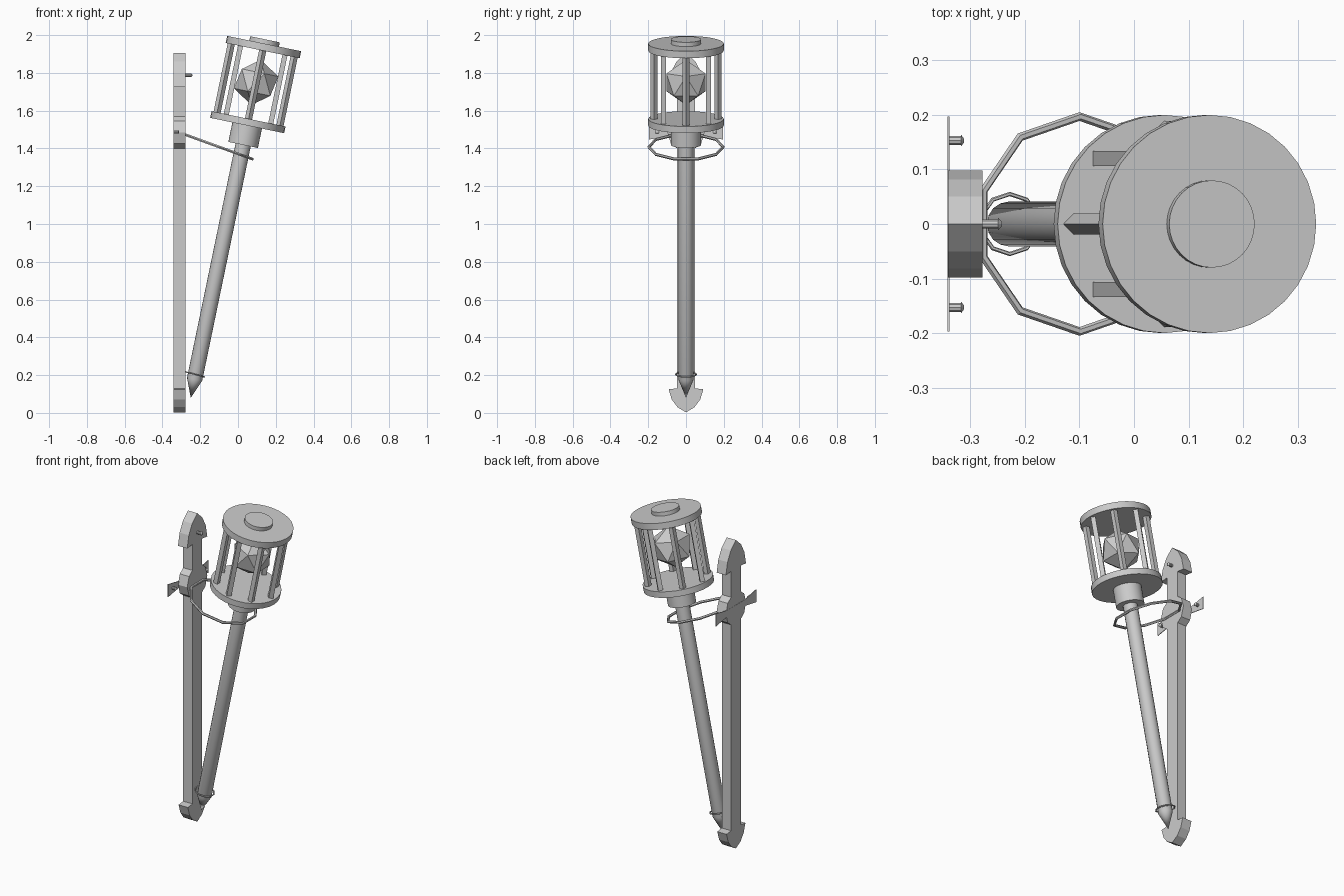
import bpy
import bmesh
from math import radians, pi, cos, sin
from mathutils import Matrix, Vector

if "Cube" in bpy.data.objects:
    bpy.data.objects.remove(bpy.data.objects["Cube"])

grey = bpy.data.materials.new("plain_grey")
grey.use_nodes = True
grey.diffuse_color = (0.6, 0.6, 0.6, 1)
grey.node_tree.nodes["Principled BSDF"].inputs["Base Color"].default_value = (0.6, 0.6, 0.6, 1)

# Torch frame: origin at the pointed foot, local z along the leaning shaft
TORCH = Matrix.Translation((-0.25, 0, 0.08)) @ Matrix.Rotation(radians(11.7), 4, 'Y')


def finish(name, bm, matrix=Matrix(), smooth=False):
    bmesh.ops.recalc_face_normals(bm, faces=bm.faces)
    mesh = bpy.data.meshes.new(name)
    bm.to_mesh(mesh)
    bm.free()
    mesh.materials.append(grey)
    obj = bpy.data.objects.new(name, mesh)
    bpy.context.collection.objects.link(obj)
    obj.matrix_world = matrix
    if smooth:
        bpy.ops.object.select_all(action='DESELECT')
        obj.select_set(True)
        bpy.context.view_layer.objects.active = obj
        bpy.ops.object.shade_smooth_by_angle(angle=radians(30))
    return obj


def lathe(name, profile, sides, matrix, smooth=True):
    """Revolve (radius, height) points about local z, closing both ends."""
    bm = bmesh.new()
    rings = []
    for r, z in profile:
        if r == 0:
            rings.append([bm.verts.new((0, 0, z))] * sides)
        else:
            rings.append([bm.verts.new((r * cos(a), r * sin(a), z))
                          for a in (2 * pi * i / sides for i in range(sides))])
    for low, high in zip(rings, rings[1:]):
        for i in range(sides):
            j = (i + 1) % sides
            corners = dict.fromkeys((low[i], low[j], high[j], high[i]))
            bm.faces.new(list(corners))
    for ring in (rings[0], rings[-1]):
        if ring[0] is not ring[1]:
            bm.faces.new(ring)
    return finish(name, bm, matrix, smooth)


def slab(name, half, x0, x1):
    """Extrude a left-right symmetric (y, z) outline from x0 to x1."""
    outline = half + [(-y, z) for y, z in reversed(half) if y > 0]
    bm = bmesh.new()
    face = bm.faces.new([bm.verts.new((x0, y, z)) for y, z in outline])
    ext = bmesh.ops.extrude_face_region(bm, geom=[face])
    verts = [v for v in ext["geom"] if isinstance(v, bmesh.types.BMVert)]
    bmesh.ops.translate(bm, verts=verts, vec=(x1 - x0, 0, 0))
    return finish(name, bm)


def hoop(name, centre, radius, wire, sides, tilt):
    """Faceted wire ring tilted down toward +x."""
    bpy.ops.mesh.primitive_torus_add(major_radius=radius, minor_radius=wire,
                                     major_segments=sides, minor_segments=6)
    obj = bpy.context.object
    obj.name = name
    obj.data.materials.append(grey)
    obj.matrix_world = (Matrix.Translation(centre) @ Matrix.Rotation(radians(tilt), 4, 'Y')
                        @ Matrix.Rotation(pi / sides, 4, 'Z'))
    for poly in obj.data.polygons:
        poly.use_smooth = False


# Wall post with pointed head, rounded middle and spear foot
slab("wall_post", [
    (0, 0.003), (0.045, 0.03), (0.075, 0.07), (0.092, 0.125), (0.047, 0.13),
    (0.047, 1.4), (0.08, 1.425), (0.098, 1.485), (0.08, 1.545), (0.047, 1.57),
    (0.047, 1.73), (0.098, 1.725), (0.082, 1.8), (0.05, 1.86), (0, 1.905)],
    -0.341, -0.278)

# Flared fixing strap behind the post
slab("wall_strap", [(0, 1.465), (0.09, 1.465), (0.197, 1.447), (0.197, 1.525),
                    (0.09, 1.505), (0, 1.505)], -0.342, -0.338)


# Nails pointing out of the wall
def nail(name, x, y, z, length):
    place = Matrix.Translation((x, y, z)) @ Matrix.Rotation(pi / 2, 4, 'Y')
    lathe(name, [(0.009, 0), (0.009, length * 0.8), (0.012, length * 0.8),
                 (0.004, length)], 10, place)


for side, y in (("left", 0.153), ("right", -0.153)):
    nail(side + "_strap_nail", -0.34, y, 1.487, 0.028)
nail("top_nail", -0.28, 0, 1.787, 0.038)

# Wire hoops holding the torch
hoop("upper_hoop", (-0.1, 0, 1.408), 0.197, 0.008, 10, 20)
hoop("lower_hoop", (-0.228, 0, 0.204), 0.055, 0.004, 10, 15)

# Torch shaft, collar and lantern plates
lathe("torch_shaft", [(0, 0), (0.041, 0.1), (0.041, 1.4)], 16, TORCH)
lathe("lantern_collar", [(0.08, 1.367), (0.08, 1.475)], 32, TORCH)
lathe("lantern_floor", [(0.2, 1.472), (0.2, 1.508)], 32, TORCH)
lathe("lantern_roof", [(0.2, 1.877), (0.2, 1.915)], 32, TORCH)
lathe("roof_cap", [(0.08, 1.91), (0.08, 1.938)], 32, TORCH)

# Cage bars
for i in range(8):
    turn = Matrix.Rotation(i * pi / 4, 4, 'Z') @ Matrix.Translation((0.17, 0, 0))
    lathe(f"cage_bar_{i + 1}", [(0.019, 1.5), (0.019, 1.88)], 4, TORCH @ turn, False)

# Faceted gem standing on its point
bm = bmesh.new()
bmesh.ops.create_icosphere(bm, subdivisions=1, radius=0.122)
finish("gem", bm, TORCH @ Matrix.Translation((0, 0, 1.705)))
